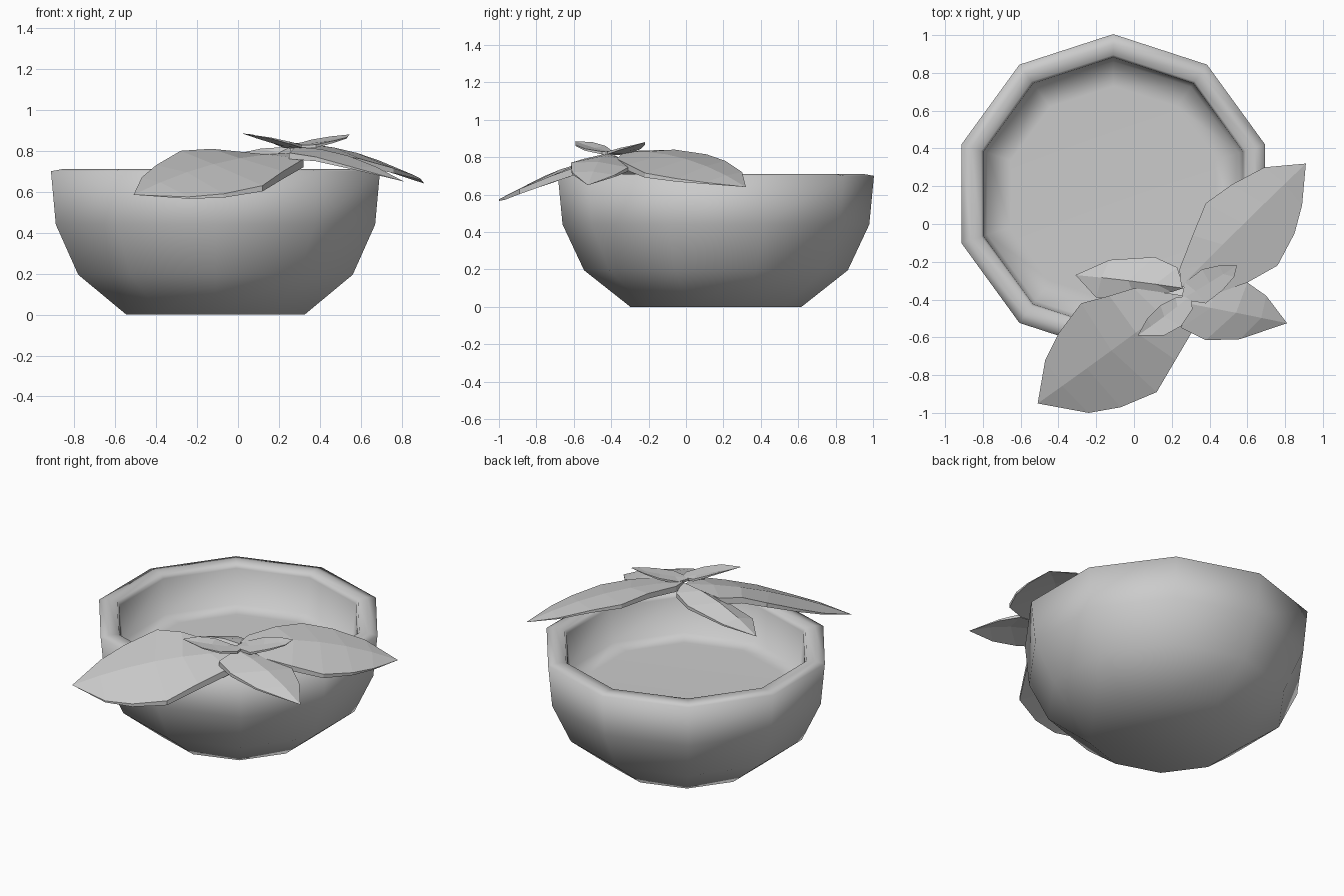
import bpy, bmesh, math
from mathutils import Vector


def make_object(name, bm):
    mesh = bpy.data.meshes.new(name)
    bm.to_mesh(mesh)
    bm.free()
    obj = bpy.data.objects.new(name, mesh)
    bpy.context.collection.objects.link(obj)
    return obj


# Ten-sided bowl: one closed profile from the foot, over the rim, to the inner floor
def bowl(name, centre, profile, sides=10):
    bm = bmesh.new()
    rings = []
    for r, z in profile:
        ring = []
        for k in range(sides):
            a = math.pi / 2 + 2 * math.pi * k / sides
            ring.append(bm.verts.new((centre[0] + r * math.cos(a),
                                      centre[1] + r * math.sin(a), z)))
        rings.append(ring)
    for lo, hi in zip(rings, rings[1:]):
        for k in range(sides):
            n = (k + 1) % sides
            bm.faces.new((lo[k], lo[n], hi[n], hi[k]))
    bm.faces.new(rings[0][::-1])
    bm.faces.new(rings[-1])
    for f in bm.faces:
        f.smooth = True
    make_object(name, bm)


# Faceted leaf: curved midrib with an edge rail on each side;
# the underside drops by a thickness that fades to nothing at the tip
def leaf(name, base, mid, tip, left, right, thick):
    base, mid, tip = Vector(base), Vector(mid), Vector(tip)
    ctrl = 2 * mid - (base + tip) / 2
    count = len(left)
    ts = [(k + 1) / (count + 1) for k in range(count)]
    rib_points = [base * (1 - t) ** 2 + ctrl * 2 * t * (1 - t) + tip * t * t for t in ts]
    bm = bmesh.new()
    end = bm.verts.new(tip)
    outlines = []
    for drop in (0, thick):
        def row(points):
            return [bm.verts.new(Vector(p) - Vector((0, 0, drop * min(1, 1.4 * (1 - t)))))
                    for p, t in zip(points, ts)]
        start = bm.verts.new(base - Vector((0, 0, drop)))
        rib, a, b = row(rib_points), row(left), row(right)
        for edge in (a, b):
            bm.faces.new((start, rib[0], edge[0]))
            for k in range(count - 1):
                bm.faces.new((rib[k], rib[k + 1], edge[k + 1], edge[k]))
            bm.faces.new((rib[-1], end, edge[-1]))
        outlines.append([end] + a[::-1] + [start] + b)
    top, low = outlines
    for k in range(len(top)):
        n = (k + 1) % len(top)
        quad = dict.fromkeys((top[k], top[n], low[n], low[k]))
        bm.faces.new(list(quad))
    bmesh.ops.recalc_face_normals(bm, faces=bm.faces[:])
    make_object(name, bm)


bowl("bowl", (-0.11, 0.16), [
    (0.458, 0), (0.705, 0.195), (0.82, 0.44), (0.845, 0.70),
    (0.79, 0.71), (0.735, 0.705), (0.722, 0.68), (0.70, 0.46), (0.57, 0.455)])

# Two large leaves draped over the rim
leaf("large_leaf_left", (0.27, -0.38, 0.79), (-0.12, -0.67, 0.735), (-0.51, -0.95, 0.585),
     [(0.0, -0.34, 0.785), (-0.13, -0.38, 0.81), (-0.28, -0.42, 0.80),
      (-0.40, -0.58, 0.73), (-0.47, -0.72, 0.67)],
     [(0.32, -0.55, 0.76), (0.22, -0.72, 0.70), (0.12, -0.89, 0.63),
      (-0.07, -0.97, 0.59), (-0.24, -1.0, 0.575)], 0.04)
leaf("large_leaf_right", (0.25, -0.33, 0.83), (0.58, 0.0, 0.79), (0.91, 0.32, 0.64),
     [(0.24, -0.24, 0.835), (0.31, -0.06, 0.84), (0.38, 0.11, 0.815),
      (0.52, 0.21, 0.78), (0.69, 0.30, 0.72)],
     [(0.43, -0.37, 0.79), (0.60, -0.31, 0.76), (0.76, -0.22, 0.715),
      (0.85, -0.05, 0.685), (0.89, 0.10, 0.665)], 0.035)

# Two medium leaves
leaf("medium_leaf_front", (0.28, -0.42, 0.82), (0.54, -0.47, 0.775), (0.81, -0.525, 0.65),
     [(0.42, -0.34, 0.79), (0.60, -0.31, 0.745), (0.70, -0.38, 0.705)],
     [(0.25, -0.55, 0.79), (0.38, -0.615, 0.77), (0.56, -0.61, 0.72)], 0.03)
leaf("medium_leaf_back", (0.26, -0.34, 0.82), (-0.03, -0.30, 0.78), (-0.31, -0.27, 0.65),
     [(0.20, -0.36, 0.79), (0.0, -0.38, 0.76), (-0.20, -0.39, 0.69)],
     [(0.23, -0.23, 0.80), (0.11, -0.175, 0.77), (-0.13, -0.19, 0.71)], 0.03)

# Two small upturned leaves at the centre
leaf("small_leaf_right", (0.25, -0.40, 0.825), (0.40, -0.31, 0.845), (0.545, -0.22, 0.88),
     [(0.27, -0.31, 0.83), (0.36, -0.24, 0.855), (0.45, -0.22, 0.87)],
     [(0.38, -0.42, 0.83), (0.47, -0.35, 0.85), (0.53, -0.28, 0.865)], 0.015)
leaf("small_leaf_left", (0.30, -0.38, 0.825), (0.16, -0.49, 0.85), (0.02, -0.59, 0.885),
     [(0.22, -0.39, 0.83), (0.14, -0.43, 0.86), (0.07, -0.50, 0.88)],
     [(0.31, -0.45, 0.83), (0.25, -0.54, 0.845), (0.16, -0.59, 0.865)], 0.015)
